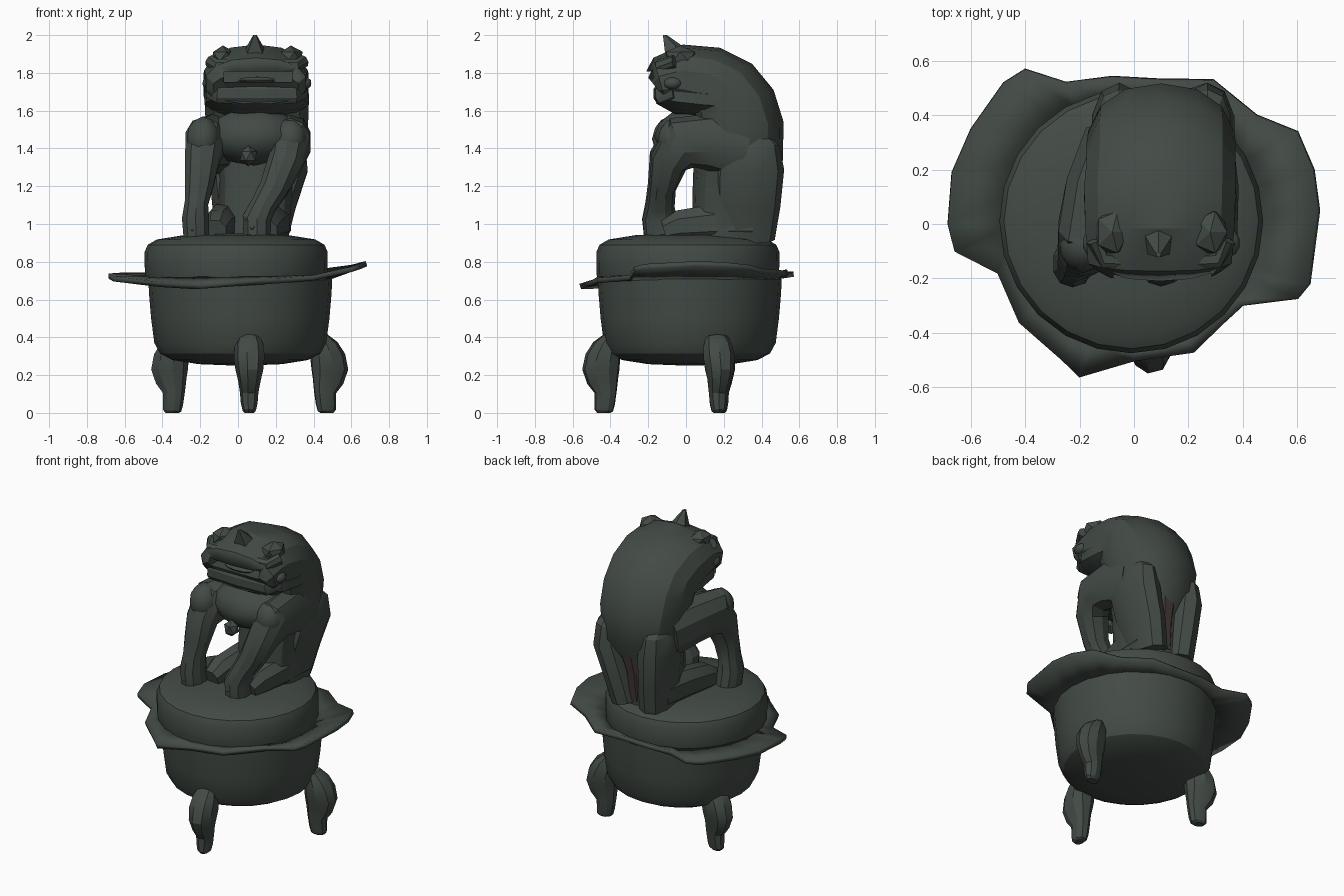
import bpy, bmesh, math
from mathutils import Vector

bronze = bpy.data.materials.new("dark_bronze")
bronze.diffuse_color = (0.056, 0.070, 0.060, 1)
rust = bpy.data.materials.new("rust_patina")
rust.diffuse_color = (0.06, 0.045, 0.038, 1)


def finish(name, bm, mat=bronze, angle=28):
    bmesh.ops.recalc_face_normals(bm, faces=bm.faces)
    me = bpy.data.meshes.new(name)
    bm.to_mesh(me)
    bm.free()
    ob = bpy.data.objects.new(name, me)
    bpy.context.collection.objects.link(ob)
    me.materials.append(mat)
    bpy.ops.object.select_all(action='DESELECT')
    ob.select_set(True)
    bpy.context.view_layer.objects.active = ob
    bpy.ops.object.shade_smooth_by_angle(angle=math.radians(angle))
    return ob


def skin(bm, rings, caps=True):
    n = len(rings[0])
    vs = [[bm.verts.new(p) for p in r] for r in rings]
    for a, b in zip(vs, vs[1:]):
        for i in range(n):
            bm.faces.new((a[i], a[(i + 1) % n], b[(i + 1) % n], b[i]))
    if caps:
        bm.faces.new(vs[0])
        bm.faces.new(vs[-1])


def tube(name, path, sides=10, side=(1, 0, 0), power=0.9, mat=bronze):
    """Loft of rounded sections; each path row is x, y, z, half width, half depth."""
    pts = [Vector(p[:3]) for p in path]
    rings = []
    for i, p in enumerate(path):
        t = (pts[min(i + 1, len(pts) - 1)] - pts[max(i - 1, 0)]).normalized()
        u = Vector(side)
        u = (u - t * u.dot(t)).normalized()
        v = t.cross(u)
        ring = []
        for k in range(sides):
            a = 2 * math.pi * (k + 0.5) / sides
            c, s = math.cos(a), math.sin(a)
            ring.append(pts[i] + u * math.copysign(abs(c) ** power, c) * p[3]
                        + v * math.copysign(abs(s) ** power, s) * p[4])
        rings.append(ring)
    bm = bmesh.new()
    skin(bm, rings)
    return finish(name, bm, mat)


def turned(name, profile, centre, n=24):
    """Round part from (radius, z) pairs."""
    bm = bmesh.new()
    skin(bm, [[(centre[0] + r * math.cos(2 * math.pi * k / n),
                centre[1] + r * math.sin(2 * math.pi * k / n), z)
               for k in range(n)] for r, z in profile])
    return finish(name, bm)


def blob(name, loc, size, sub=2, mat=bronze):
    bm = bmesh.new()
    bmesh.ops.create_icosphere(bm, subdivisions=sub, radius=1)
    for v in bm.verts:
        v.co = Vector([c * s + l for c, s, l in zip(v.co, size, loc)])
    return finish(name, bm, mat)


# Bowl and lid
turned("bowl", [(0.02, 0.25), (0.22, 0.258), (0.36, 0.28), (0.425, 0.315), (0.455, 0.37),
                (0.472, 0.5), (0.483, 0.63), (0.487, 0.71)], (0.012, 0.02))
turned("lid", [(0.47, 0.68), (0.483, 0.73), (0.485, 0.85), (0.468, 0.89),
               (0.42, 0.918), (0.27, 0.942), (0.03, 0.95)], (-0.01, 0.01))

# Wavy rim plate
outline = [(0.68, 0.05, .79), (0.66, 0.2, .785), (0.6, 0.34, .77), (0.45, 0.4, .75),
           (0.29, 0.53, .74), (0.1, 0.53, .745), (-0.08, 0.54, .745), (-0.25, 0.52, .735),
           (-0.4, 0.57, .735), (-0.48, 0.52, .73), (-0.6, 0.35, .73), (-0.67, 0.19, .725),
           (-0.685, 0, .725), (-0.66, -0.1, .71), (-0.5, -0.18, .69), (-0.42, -0.36, .68),
           (-0.26, -0.5, .67), (-0.2, -0.56, .67), (0, -0.5, .685), (0.22, -0.47, .70),
           (0.4, -0.3, .715), (0.6, -0.275, .76), (0.645, -0.22, .775)]
inner = []
for x, y, z in outline:
    d = math.hypot(x, y)
    inner.append((x / d * 0.46, y / d * 0.46, 0.71))
bm = bmesh.new()
skin(bm, [inner, outline], caps=False)
rim = finish("rim_plate", bm)
mod = rim.modifiers.new("thickness", 'SOLIDIFY')
mod.thickness = 0.028
mod.offset = 0

# Three bulging bowl feet: foot position, outward direction
for i, (fx, fy, deg) in enumerate([(0.06, -0.43, -87), (0.465, 0.17, 15), (-0.345, 0.18, 165)]):
    a = math.radians(deg)
    ox, oy = math.cos(a), math.sin(a)
    rows = [(-.03, 0.4, .06, .04), (-.01, .35, .078, .075), (.01, .29, .083, .095),
            (.02, .23, .075, .1), (.01, .17, .06, .085), (-.005, .11, .05, .06),
            (.0, .05, .045, .055), (.005, .012, .036, .05), (.005, 0, .025, .035)]
    tube(f"bowl_foot_{i + 1}", [(fx + ox * o, fy + oy * o, z, w, d) for o, z, w, d in rows],
         9, side=(-oy, ox, 0))

# Beast: one curved mass from snout over the back down to the seat
body = tube("head_and_back", [
    (.095, -.16, 1.725, .23, .09), (.095, -.135, 1.745, .27, .14),
    (.095, -.02, 1.765, .28, .185), (.095, .11, 1.74, .285, .205),
    (.1, .19, 1.69, .28, .225), (.1, .24, 1.61, .28, .245), (.1, .275, 1.5, .275, .245),
    (.105, .28, 1.37, .25, .235), (.095, .235, 1.22, .2, .2),
    (.08, .22, .9, .19, .19)], 14, power=0.88)

# Jowls filling the underside of the head
tube("jowls", [(.1, -.15, 1.69, .22, .055), (.1, -.05, 1.675, .275, .095),
               (.1, .1, 1.66, .285, .1), (.1, .28, 1.65, .27, .1), (.1, .4, 1.63, .2, .08)], 12)

# Mouth slot cut through the snout
bm = bmesh.new()
bmesh.ops.create_cube(bm, size=1)
for v in bm.verts:
    v.co = Vector((v.co.x * 0.36 + .105, v.co.y * 0.16 - .16, v.co.z * 0.055 + 1.78))
cutter = finish("mouth_cutter", bm)
cutter.hide_render = True
cutter.hide_set(True)
cut = body.modifiers.new("mouth", 'BOOLEAN')
cut.operation = 'DIFFERENCE'
cut.object = cutter

# Face: lips, tongue, cheeks, ears and horn
for name, z, h, w in [("lower_lip", 1.69, .055, .235), ("upper_lip", 1.84, .035, .245)]:
    tube(name, [(.1 - w, -.06, z + .02, .03, h), (.1 - w * .85, -.13, z, .035, h),
                (.1, -.14, z, .035, h), (.1 + w * .85, -.13, z, .035, h),
                (.1 + w, -.06, z + .02, .03, h)], 8, side=(0, 1, 0))
blob("tongue", (.1, -.13, 1.762), (.1, .04, .018))
for s, n in [(-1, "left"), (1, "right")]:
    blob(f"{n}_cheek", (.1 + s * .25, -.07, 1.745), (.04, .05, .035))
    blob(f"{n}_ear", (.1 + s * .18, -.03, 1.885), (.07, .09, .06), 1)
bm = bmesh.new()
bmesh.ops.create_cone(bm, cap_ends=True, segments=5, radius1=.1, radius2=.01, depth=.15)
for v in bm.verts:
    v.co = Vector((v.co.x + .09, v.co.y * 1.2 - .06 - v.co.z * .7, v.co.z + 1.925))
finish("horn", bm)

# Chest and bell
blob("chest", (.085, .04, 1.465), (.26, .21, .155))
blob("bell", (.055, -.145, 1.36), (.05, .05, .055), 1)

# Front legs arching out from the shoulders, with paws
tube("left_front_leg", [
    (-.06, .3, 1.4, .13, .17), (-.13, .12, 1.435, .13, .15), (-.175, -.03, 1.43, .11, .145),
    (-.19, -.1, 1.34, .095, .1), (-.205, -.13, 1.21, .08, .072),
    (-.22, -.14, 1.11, .065, .075), (-.225, -.145, 1.03, .075, .088),
    (-.22, -.13, .92, .07, .09)], 10)
tube("right_front_leg", [
    (.24, .3, 1.4, .13, .17), (.28, .12, 1.435, .11, .15), (.28, -.02, 1.43, .105, .145),
    (.25, -.09, 1.33, .095, .1), (.19, -.125, 1.19, .08, .072),
    (.135, -.135, 1.1, .07, .075), (.1, -.14, 1.03, .08, .09),
    (.1, -.13, .92, .075, .09)], 10)
blob("left_paw", (-.225, -.15, .99), (.068, .085, .06), 1)
blob("right_paw", (.095, -.15, 1.0), (.08, .085, .06), 1)
blob("left_shoulder", (-.185, -.08, 1.45), (.09, .1, .12))
blob("right_shoulder", (.275, -.06, 1.45), (.09, .09, .11))

# Hind legs: upright haunches flanking the groove, and long feet lying on the lid
for n, x, lean in [("left", -.03, -.025), ("right", .17, .1)]:
    tube(f"{n}_haunch", [(x, .32, .92, .095, .15), (x + lean * .4, .325, 1.1, .1, .175),
                         (x + lean, .335, 1.3, .105, .185), (x + lean, .345, 1.42, .09, .15),
                         (x + lean, .34, 1.48, .05, .08)], 10)
for n, x in [("left", -.06), ("right", .21)]:
    tube(f"{n}_hind_foot", [(x, .36, 1.01, .075, .11), (x - .02, .15, 1.005, .085, .105),
                            (x - .05, -.03, .99, .08, .09), (x - .06, -.11, .965, .06, .06)], 8)

# Rust-toned floor of the groove down the lower back
tube("back_groove", [(.09, .36, .95, .05, .06), (.1, .38, 1.15, .06, .06),
                     (.12, .43, 1.32, .09, .05), (.13, .45, 1.44, .08, .05)], 8, mat=rust)
